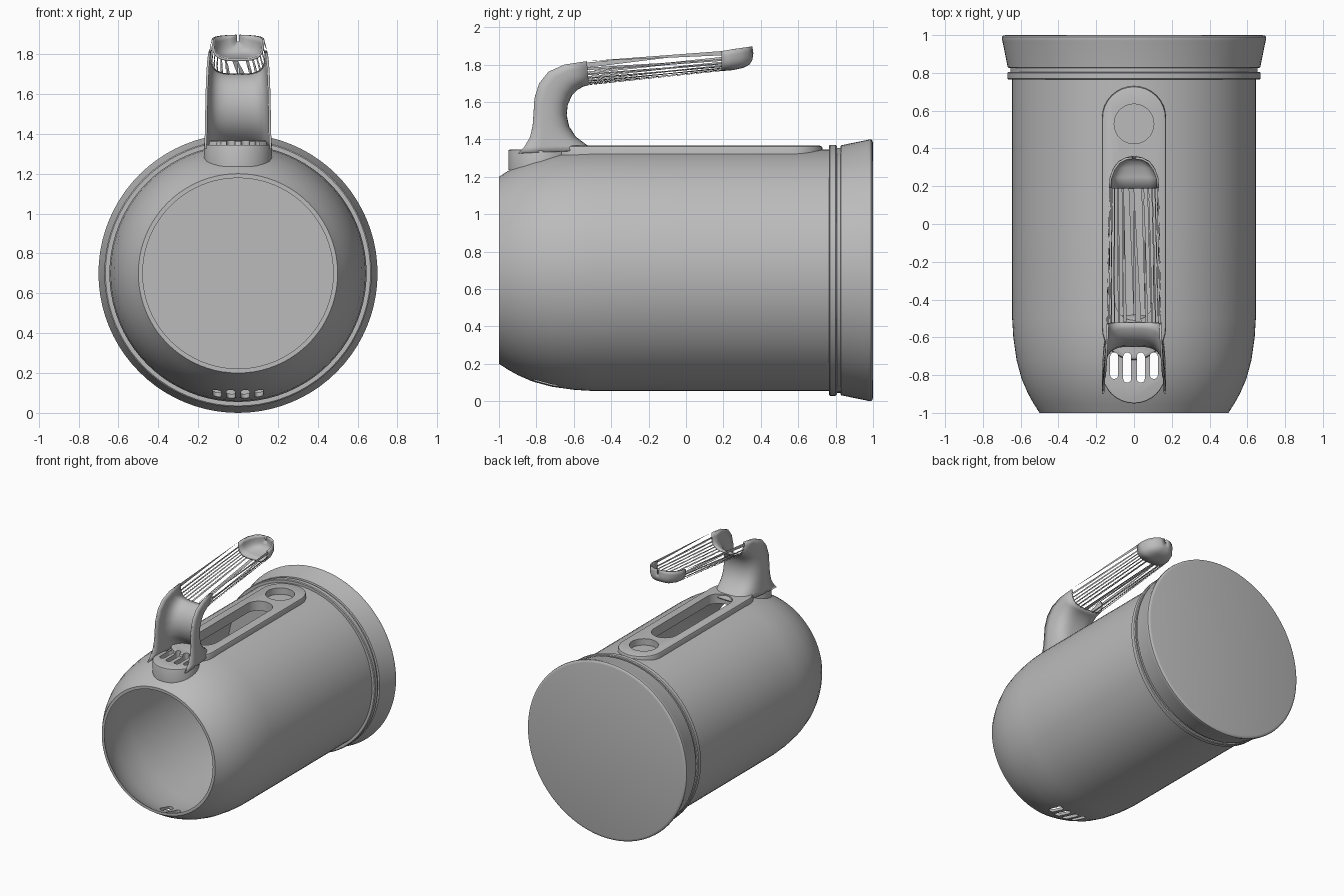
import bpy, bmesh, math
from mathutils import Vector

if "Cube" in bpy.data.objects:
    bpy.data.objects.remove(bpy.data.objects["Cube"])

CZ = 0.70          # height of the vessel axis
grey = bpy.data.materials.new("mid grey")
grey.diffuse_color = (0.5, 0.5, 0.5, 1)
grey.use_nodes = True
grey.node_tree.nodes["Principled BSDF"].inputs["Base Color"].default_value = grey.diffuse_color


def finish(name, bm, smooth=True):
    bmesh.ops.recalc_face_normals(bm, faces=bm.faces)
    me = bpy.data.meshes.new(name)
    bm.to_mesh(me)
    bm.free()
    ob = bpy.data.objects.new(name, me)
    bpy.context.collection.objects.link(ob)
    me.materials.append(grey)
    if smooth:
        shade(ob)
    return ob


def activate(ob):
    bpy.ops.object.select_all(action='DESELECT')
    ob.select_set(True)
    bpy.context.view_layer.objects.active = ob


def shade(ob):
    activate(ob)
    bpy.ops.object.shade_smooth_by_angle(angle=math.radians(32))


def revolve(name, profile, n=80):
    """Turn (y, radius) points around the vessel axis; ends lie on the axis."""
    bm = bmesh.new()
    rings = []
    for y, r in profile:
        if r == 0:
            rings.append([bm.verts.new((0, y, CZ))])
        else:
            rings.append([bm.verts.new((r * math.cos(math.tau * i / n), y,
                                        CZ + r * math.sin(math.tau * i / n))) for i in range(n)])
    for a, b in zip(rings, rings[1:]):
        for i in range(n):
            j = (i + 1) % n
            quad = [a[i % len(a)], a[j % len(a)], b[j % len(b)], b[i % len(b)]]
            bm.faces.new(list(dict.fromkeys(quad)))
    return finish(name, bm)


def stadium(name, x, y0, y1, r, z0, z1, bevel=0.0):
    """Upright prism with round ends, from y0 to y1."""
    bm = bmesh.new()
    pts = []
    for c, s in ((y1 - r, 0), (y0 + r, math.pi)):
        for i in range(17):
            a = s + math.pi * i / 16
            pts.append((x + r * math.cos(a), c + r * math.sin(a)))
    vs = [bm.verts.new((px, py, z0)) for px, py in pts]
    bmesh.ops.remove_doubles(bm, verts=vs, dist=1e-5)
    f = bm.faces.new([v for v in vs if v.is_valid])
    top = bmesh.ops.extrude_face_region(bm, geom=[f])["geom"]
    bmesh.ops.translate(bm, verts=[g for g in top if isinstance(g, bmesh.types.BMVert)],
                        vec=(0, 0, z1 - z0))
    if bevel:
        edges = [e for e in bm.edges if all(v.co.z > z1 - 1e-4 for v in e.verts)]
        bmesh.ops.bevel(bm, geom=edges, offset=bevel, segments=2, affect='EDGES', profile=0.5)
    return finish(name, bm)


def cut(ob, cutters):
    activate(ob)
    for c in cutters:
        m = ob.modifiers.new("cut", 'BOOLEAN')
        m.operation, m.solver, m.object = 'DIFFERENCE', 'EXACT', c
        bpy.ops.object.modifier_move_to_index(modifier=m.name, index=0)
        bpy.ops.object.modifier_apply(modifier=m.name)


# Hollow vessel: outer skin, rim, inner skin, floor
shoulder = [(-1, .50), (-.95, .532), (-.9, .56), (-.82, .595), (-.72, .622), (-.6, .639), (-.5, .645)]
outer = [(.8, 0), (.8, .645), (.4, .645), (0, .645)] + shoulder[::-1]
inner = [(y, r - .022) for y, r in shoulder] + [(0, .623), (.4, .623), (.77, .623), (.77, 0)]
body = revolve("body", outer + inner)

# Seam ring and flared base
revolve("seam_ring", [(.765, 0), (.765, .665), (.77, .671), (.8, .671), (.806, .665), (.806, 0)])
revolve("base", [(.80, 0), (.80, .655), (.825, .655), (.828, .668), (.97, .697), (.98, .70),
                 (.99, .699), (.997, .692), (1, .68), (1, 0)])

# Raised track on top and collar under the handle
track = stadium("top_track", 0, -.72, .73, .17, 1.29, 1.366, .014)
collar = stadium("handle_collar", 0, -.95, -.61, .17, 1.235, 1.345, .008)

# Openings: vents through the vessel, long slot, round recess
vents = [stadium("vent_cutter", x, -.84 + d, -.68, .021, -.1, 1.6)
         for x, d in ((-.105, .02), (-.036, 0), (.036, 0), (.105, .02))]
slot = stadium("slot_cutter", 0, -.51, .36, .1, 1.0, 1.6)
recess = stadium("recess_cutter", 0, .425, .635, .105, 1.315, 1.6)
cut(body, vents + [slot, recess])
cut(track, vents + [slot, recess])
cut(collar, vents)
for part in (body, track, collar):
    shade(part)
for c in vents + [slot, recess]:
    bpy.data.objects.remove(c)


# Handle: open channel lofted from rim and floor points (rim y, z, floor y, z, half width)
def section(st, n=28):
    ry, rz, fy, fz, w = st
    pts = []
    for i in range(n + 1):
        a = math.pi * i / n
        c, s = math.cos(a), max(math.sin(a), 0)
        k = s ** .6
        pts.append(Vector((w * math.copysign(abs(c) ** .6, c), ry + (fy - ry) * k, rz + (fz - rz) * k)))
    return pts


def channel(name, stations, thickness=.012):
    bm = bmesh.new()
    rows = [[bm.verts.new(p) for p in section(s)] for s in stations]
    for a, b in zip(rows, rows[1:]):
        for i in range(len(a) - 1):
            bm.faces.new((a[i], a[i + 1], b[i + 1], b[i]))
    ob = finish(name, bm)
    m = ob.modifiers.new("wall", 'SOLIDIFY')
    m.thickness, m.offset = thickness, -1
    return ob


grip_start = (-.53, 1.818, -.52, 1.69, .145)
grip_end = (.19, 1.872, .19, 1.765, .132)
channel("handle_stem", [
    (-.90, 1.325, -.48, 1.345, .170), (-.865, 1.36, -.53, 1.37, .168),
    (-.835, 1.41, -.59, 1.415, .166), (-.82, 1.47, -.625, 1.47, .165),
    (-.815, 1.54, -.638, 1.53, .164), (-.81, 1.62, -.632, 1.585, .162),
    (-.785, 1.70, -.61, 1.635, .159), (-.735, 1.762, -.58, 1.665, .155),
    (-.65, 1.80, -.55, 1.682, .15), grip_start])

# Rounded scoop at the end of the handle
channel("handle_tip", [
    grip_end, (.24, 1.880, .25, 1.770, .130), (.29, 1.888, .305, 1.782, .112),
    (.33, 1.893, .34, 1.80, .082), (.35, 1.896, .355, 1.825, .045), (.355, 1.897, .36, 1.86, .008)])

# Grip: long thin tapering slivers between stem and tip
bm = bmesh.new()
a, b = section(grip_start), section(grip_end)
for i in range(len(a) - 1):
    if i % 2:
        tri = (a[i], a[i].lerp(a[i + 1], .8), b[i + 1])
    else:
        tri = (b[i], b[i].lerp(b[i + 1], .8), a[i])
    bm.faces.new([bm.verts.new(p) for p in tri])
finish("handle_grip_slivers", bm, smooth=False)
